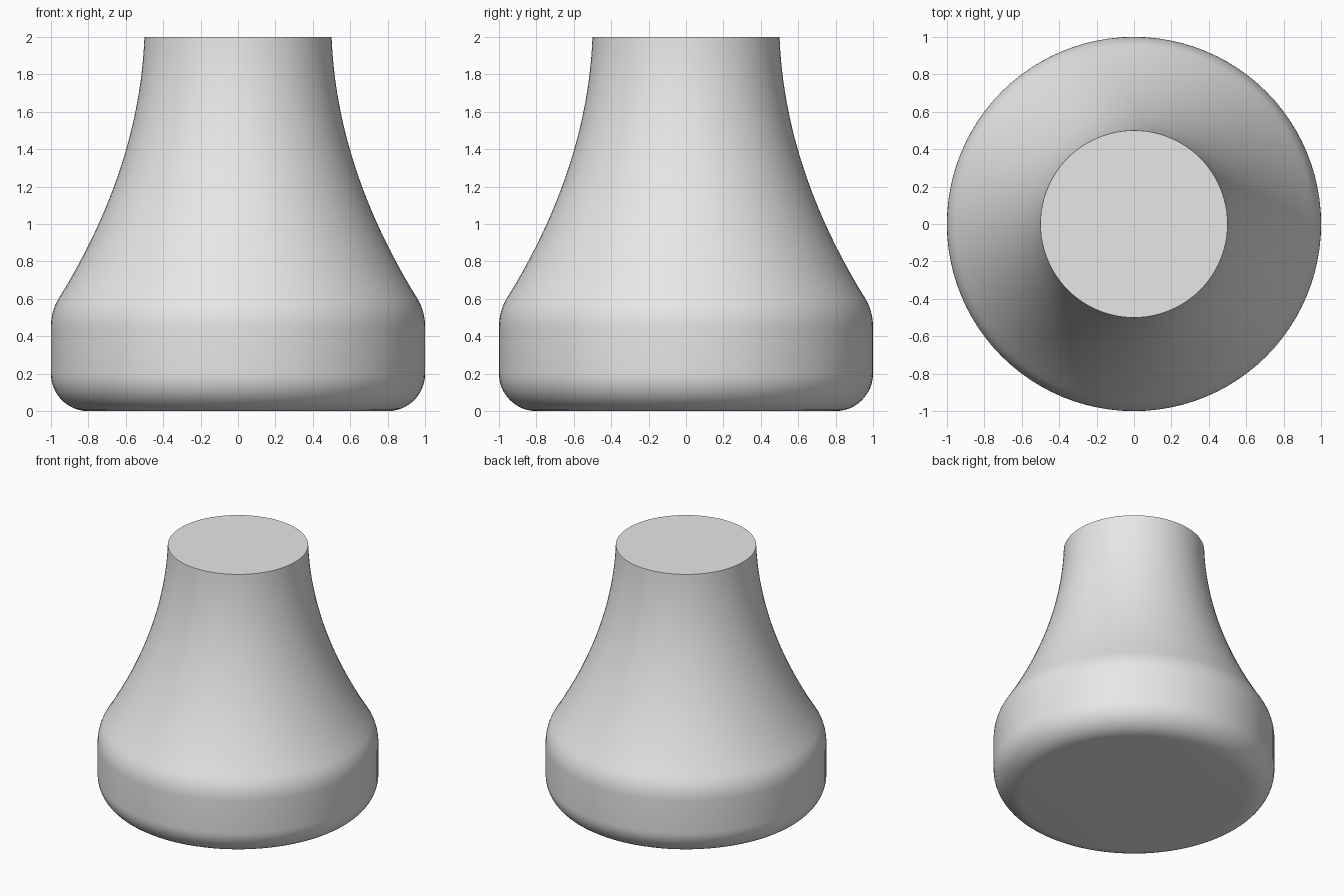
import bpy, bmesh, math
from mathutils import Vector

cube = bpy.data.objects.get("Cube")
if cube:
    bpy.data.objects.remove(cube, do_unlink=True)

# Plain grey material
grey = bpy.data.materials.new("light grey")
grey.use_nodes = True
colour = (0.8, 0.8, 0.8, 1)
grey.diffuse_color = colour
grey.node_tree.nodes["Principled BSDF"].inputs["Base Color"].default_value = colour


def arc(cx, cz, radius, start, end, steps):
    """Points on a circular arc in the profile plane, angles in degrees."""
    angles = [math.radians(start + (end - start) * i / steps) for i in range(steps + 1)]
    return [(cx + radius * math.cos(a), cz + radius * math.sin(a)) for a in angles]


def flare(z):
    """Radius of the hollow-sided neck at height z."""
    t = 2 - z
    return 0.5 + 0.038 * t + 0.207 * t * t


# Profile: rounded foot, straight band, rounded shoulder, flared neck
profile = [(0, 0)] + arc(0.8, 0.2, 0.2, -90, 0, 12)
shoulder = arc(0.7, 0.45, 0.3, 0, 31, 8)
profile += shoulder
z0, steps = shoulder[-1][1], 24
for i in range(1, steps + 1):
    z = z0 + (2 - z0) * i / steps
    profile.append((flare(z), z))
profile.append((0, 2))

# Turned body
bm = bmesh.new()
verts = [bm.verts.new((r, 0, z)) for r, z in profile]
edges = [bm.edges.new(pair) for pair in zip(verts, verts[1:])]
bmesh.ops.spin(bm, geom=verts + edges, cent=Vector(), axis=(0, 0, 1),
               angle=math.tau, steps=96, use_merge=True)
bmesh.ops.remove_doubles(bm, verts=bm.verts, dist=0.0001)
bmesh.ops.recalc_face_normals(bm, faces=bm.faces)
mesh = bpy.data.meshes.new("flared_body")
bm.to_mesh(mesh)
bm.free()
mesh.materials.append(grey)
body = bpy.data.objects.new("flared_body", mesh)
bpy.context.collection.objects.link(body)

# Smooth sides with a crisp top rim
bpy.ops.object.select_all(action="DESELECT")
body.select_set(True)
bpy.context.view_layer.objects.active = body
bpy.ops.object.shade_smooth_by_angle(angle=math.radians(30))
